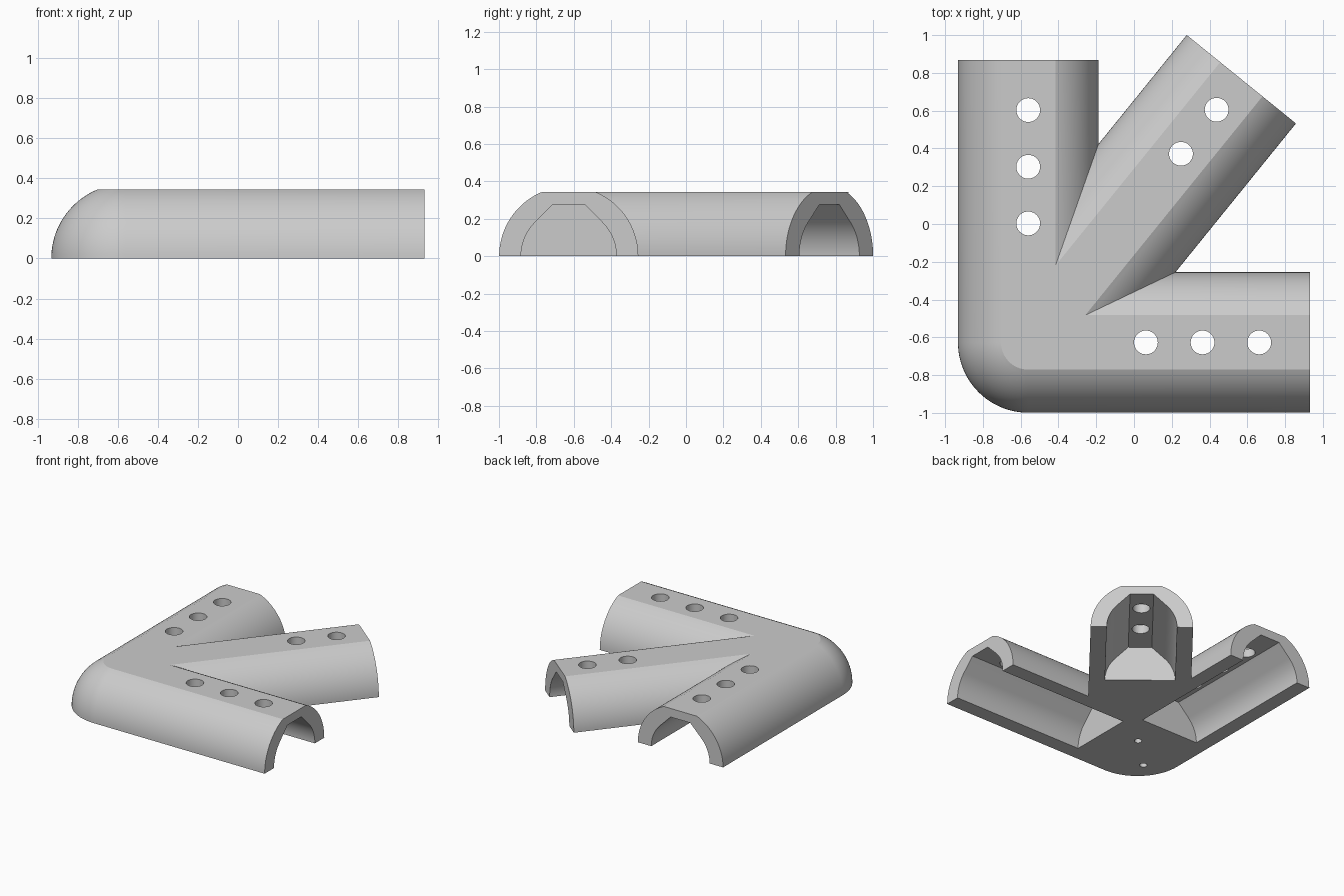
import bpy, bmesh
from math import asin, cos, sin, pi, radians
from mathutils import Matrix

cube = bpy.data.objects.get("Cube")
if cube:
    bpy.data.objects.remove(cube, do_unlink=True)

NODE = (-0.56, -0.627, 0)      # point where the three arms meet
RADIUS, HEIGHT = 0.372, 0.343  # round tubes, cut flat above
BORE, BORE_TOP = 0.255, 0.275  # inner channel
# angle, arm length, channel start, hole distances
ARMS = [
    (0, 1.492, 0.35, (0.623, 0.923, 1.223)),
    (90, 1.496, 0.36, (0.63, 0.93, 1.23)),
    (51, 1.793, 1.02, (1.285, 1.585)),
]

grey = bpy.data.materials.new("plain grey")
grey.use_nodes = True
colour = (0.6, 0.6, 0.6, 1)
grey.diffuse_color = colour
grey.node_tree.nodes["Principled BSDF"].inputs["Base Color"].default_value = colour


def finish(bm, name, matrix):
    bmesh.ops.transform(bm, matrix=matrix, verts=bm.verts)
    bmesh.ops.recalc_face_normals(bm, faces=bm.faces)
    mesh = bpy.data.meshes.new(name)
    bm.to_mesh(mesh)
    bm.free()
    obj = bpy.data.objects.new(name, mesh)
    bpy.context.collection.objects.link(obj)
    mesh.materials.append(grey)
    return obj


def loft(name, rings, angle=0):
    """Closed solid through matching rings of points, placed at the node."""
    bm = bmesh.new()
    loops = [[bm.verts.new(p) for p in ring] for ring in rings]
    for a, b in zip(loops, loops[1:]):
        for i in range(len(a)):
            bm.faces.new((a[i - 1], a[i], b[i], b[i - 1]))
    bm.faces.new(loops[0])
    bm.faces.new(loops[-1])
    bmesh.ops.remove_doubles(bm, verts=bm.verts, dist=0.00001)
    turn = Matrix.Rotation(radians(angle), 4, "Z")
    return finish(bm, name, Matrix.Translation(NODE) @ turn)


def prism(name, profile, start, end, angle):
    return loft(name, [[(x, s, z) for s, z in profile] for x in (start, end)], angle)


def drill(name, x, y, radius, bottom, top):
    bm = bmesh.new()
    bmesh.ops.create_cone(bm, cap_ends=True, segments=40, radius1=radius,
                          radius2=radius, depth=top - bottom)
    return finish(bm, name, Matrix.Translation((x, y, (top + bottom) / 2)))


def combine(target, tool, operation):
    tool.hide_render = True
    mod = target.modifiers.new(operation, "BOOLEAN")
    mod.operation, mod.solver, mod.object = operation, "EXACT", tool
    bpy.context.view_layer.objects.active = target
    bpy.ops.object.modifier_apply(modifier=mod.name)
    bpy.data.objects.remove(tool, do_unlink=True)


# Arch section: round sides, flat top, flat base
STEPS = 20
rise = asin(HEIGHT / RADIUS)
side = [(RADIUS * cos(rise * i / STEPS), RADIUS * sin(rise * i / STEPS))
        for i in range(STEPS + 1)]
arch = [(0, 0)] + side + [(0, HEIGHT)] + [(-s, z) for s, z in reversed(side)]


def corner_ring(turn):
    """Outer half swings round the node, inner half stays on the mitre."""
    return [(s, s, z) if s > 0 else (s * sin(turn), s * cos(turn), z) for s, z in arch]


# Two square arms swept as one piece round the corner
rings = [[(ARMS[0][1], s, z) for s, z in arch]]
rings += [corner_ring(pi / 2 * i / 24) for i in range(25)]
rings.append([(s, ARMS[1][1], z) for s, z in arch])
body = loft("corner_bracket", rings)

# Slanted arm
combine(body, prism("slanted_arm", arch, 0.05, ARMS[2][1], ARMS[2][0]), "UNION")

# Channels: round sides, sloped shoulders, flat roof
half = [(BORE, -0.1)]
half += [(BORE * cos(i * pi / 64), BORE * sin(i * pi / 64)) for i in range(17)]
half.append((BORE * 2 ** 0.5 - BORE_TOP, BORE_TOP))
channel = half + [(-s, z) for s, z in reversed(half)]
for angle, length, start, holes in ARMS:
    combine(body, prism("channel", channel, start, length + 0.1, angle), "DIFFERENCE")
    # Screw holes through the roof
    for d in holes:
        x = NODE[0] + d * cos(radians(angle))
        y = NODE[1] + d * sin(radians(angle))
        combine(body, drill("screw_hole", x, y, 0.063, 0.2, 0.5), "DIFFERENCE")

# Small blind holes under the corner
for x, y in ((-0.475, -0.52), (-0.73, -0.765)):
    combine(body, drill("pin_hole", x, y, 0.027, -0.1, 0.15), "DIFFERENCE")

bpy.ops.object.select_all(action="DESELECT")
body.select_set(True)
bpy.context.view_layer.objects.active = body
bpy.ops.object.shade_smooth_by_angle(angle=radians(15))
